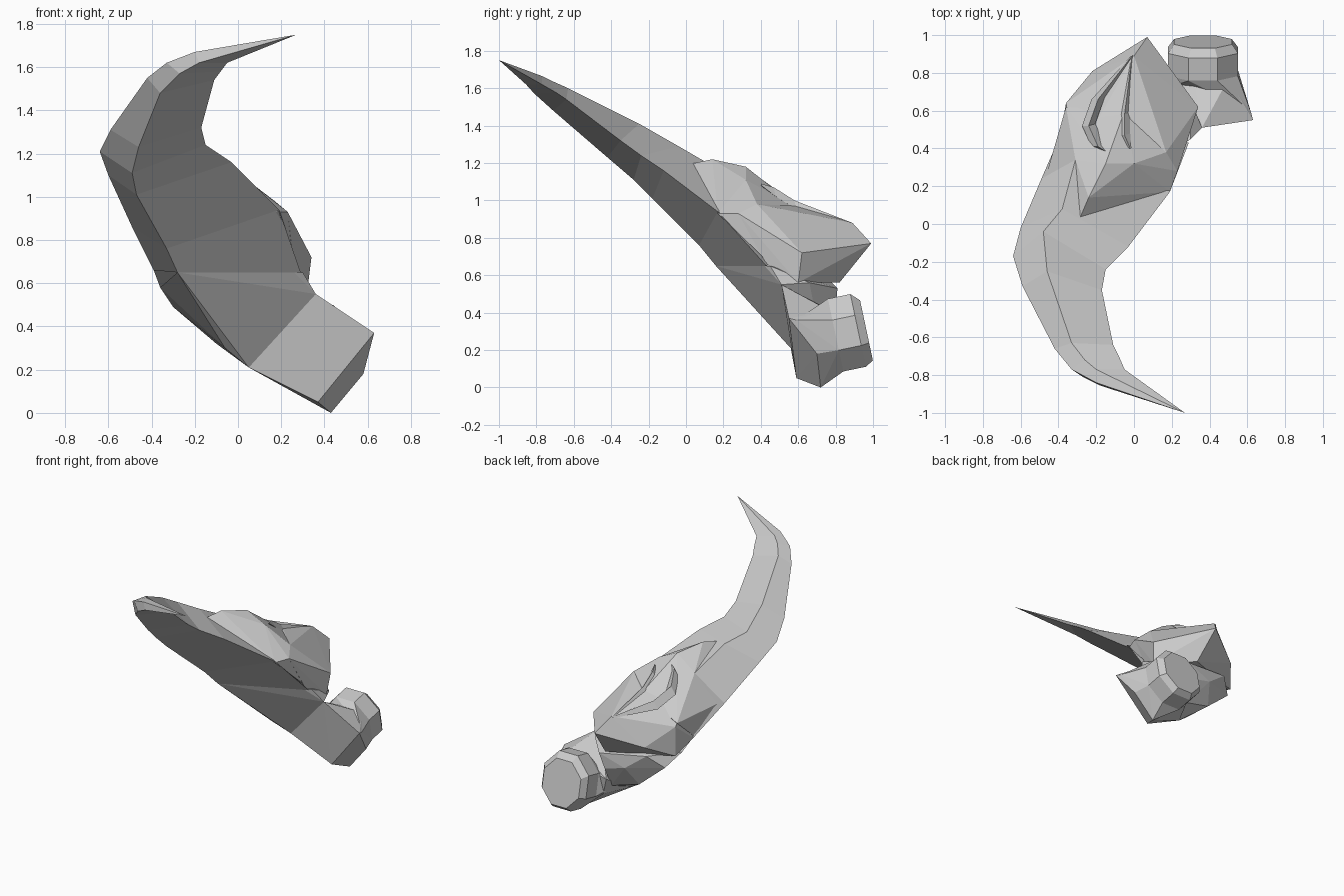
import bpy, bmesh, math
from mathutils import Vector, Matrix


def finish(name, bm):
    bmesh.ops.remove_doubles(bm, verts=bm.verts, dist=0.0005)
    bmesh.ops.recalc_face_normals(bm, faces=bm.faces)
    me = bpy.data.meshes.new(name)
    bm.to_mesh(me)
    bm.free()
    ob = bpy.data.objects.new(name, me)
    bpy.context.collection.objects.link(ob)
    return ob


def hull(name, pts):
    bm = bmesh.new()
    for p in pts:
        bm.verts.new(p)
    bmesh.ops.convex_hull(bm, input=bm.verts)
    loose = [v for v in bm.verts if not v.link_faces]
    bmesh.ops.delete(bm, geom=loose, context='VERTS')
    return finish(name, bm)


def loft(name, rings):
    bm = bmesh.new()
    vs = [[bm.verts.new(p) for p in r] for r in rings]
    n = len(rings[0])
    for a, b in zip(vs, vs[1:]):
        for i in range(n):
            j = (i + 1) % n
            bm.faces.new((a[i], a[j], b[j], b[i]))
    bm.faces.new(vs[0])
    bm.faces.new(vs[-1])
    bmesh.ops.dissolve_degenerate(bm, dist=0.0005, edges=bm.edges)
    return finish(name, bm)


# Curved blade: four rails running from the tip down into the body
tip = (0.27, -1.0, 1.75)
outer = [tip, (-.2, -.84, 1.67), (-.33, -.77, 1.62), (-.42, -.66, 1.55), (-.59, -.33, 1.31),
         (-.64, -.17, 1.21), (-.60, -.02, 1.10), (-.49, .24, .86), (-.39, .47, .66)]
ridge = [tip, (-.2, -.77, 1.665), (-.26, -.72, 1.64), (-.33, -.63, 1.60), (-.46, -.25, 1.41),
         (-.48, -.04, 1.29), (-.38, .08, 1.22), (-.31, .34, 1.08), (-.28, .6, .76)]
inner = [tip, (-.05, -.77, 1.62), (-.08, -.7, 1.58), (-.11, -.64, 1.54), (-.17, -.35, 1.32),
         (-.15, -.24, 1.24), (-.03, -.12, 1.16), (.19, .17, .94), (.29, .43, .65)]
belly = [tip, (-.18, -.855, 1.62), (-.27, -.81, 1.57), (-.36, -.71, 1.48), (-.46, -.42, 1.23),
         (-.49, -.28, 1.11), (-.47, -.18, 1.01), (-.33, .07, .76), (-.28, .16, .65)]
loft("curved_blade", list(zip(outer, ridge, inner, belly)))

# Front of the hood, sloping back into the dip
hull("hood_front", [
    (-.30, 0, 1.19), (-.24, .14, 1.22), (-.15, .32, 1.18), (0, .32, 1.11),
    (.17, .38, .98), (.19, .17, .93), (.23, .28, .93), (.26, .43, .68),
    (-.31, .34, 1.08), (-.47, .24, .87), (-.39, .47, .68),
    (-.05, .60, .96), (-.36, .62, .82)])

# Rear of the hood with its overhanging point
hull("hood_back", [
    (.17, .38, .98), (.23, .28, .93), (.34, .62, .72), (.32, .60, .56),
    (.10, .82, .56), (.07, .99, .77), (0, .89, .88), (-.22, .81, .67),
    (-.36, .64, .80), (-.36, .64, .58), (-.39, .47, .66), (-.31, .34, .98),
    (-.05, .60, .97), (.26, .43, .66)])

# Neck under the hood
hull("neck", [
    (-.28, .16, .65), (.26, .42, .65), (.30, .45, .65), (.36, .51, .55),
    (.05, .56, .21), (-.06, .49, .30), (-.10, .70, .32), (-.30, .68, .49),
    (-.36, .56, .58), (.12, .80, .42), (.30, .66, .56), (.12, .72, .26),
    (.16, .81, .53), (-.20, .76, .58), (-.04, .79, .46)])

# Octagonal end knob, tilted slightly upward
rings = []
tilt = Matrix.Rotation(math.radians(12), 3, 'X')
for y, z, r in ((.80, .28, .215), (.92, .305, .215), (.965, .305, .178)):
    c = Vector((.365, y, z))
    rings.append([c + tilt @ Vector((r * .93 * math.cos(a), 0, r * math.sin(a)))
                  for a in [math.pi / 8 + k * math.pi / 4 for k in range(8)]])
loft("end_knob", rings)

# Wedge that widens to the heel, and its taper into the knob
hull("heel_wedge", [
    (.05, .56, .21), (.36, .51, .55), (.63, .55, .37), (.37, .59, .05),
    (.43, .72, 0), (.58, .70, .18), (.62, .59, .36), (.32, .74, .43),
    (.12, .78, .33), (.16, .76, .20), (.50, .77, .41)])
hull("heel_taper", rings[0] + [
    (.43, .72, 0), (.58, .70, .18), (.62, .59, .36), (.37, .62, .06),
    (.12, .70, .24), (.34, .73, .43)])


# Leaf-shaped folds in the dip on top of the hood
def fold(name, path, w):
    secs = []
    for i, p in enumerate(path):
        p = Vector(p)
        s = w if 0 < i < len(path) - 1 else .006
        secs.append([p + Vector((-s, 0, -s * 1.6)), p, p + Vector((s, s * .3, -s * 1.6))])
    loft(name, secs)


fold("outer_fold", [(-.11, .36, 1.13), (-.19, .41, 1.11), (-.24, .52, 1.03),
                    (-.19, .66, .96), (-.01, .89, .88)], .035)
fold("inner_fold", [(-.02, .40, 1.09), (-.05, .47, 1.07), (-.05, .58, 1.0),
                    (-.01, .89, .88)], .03)
